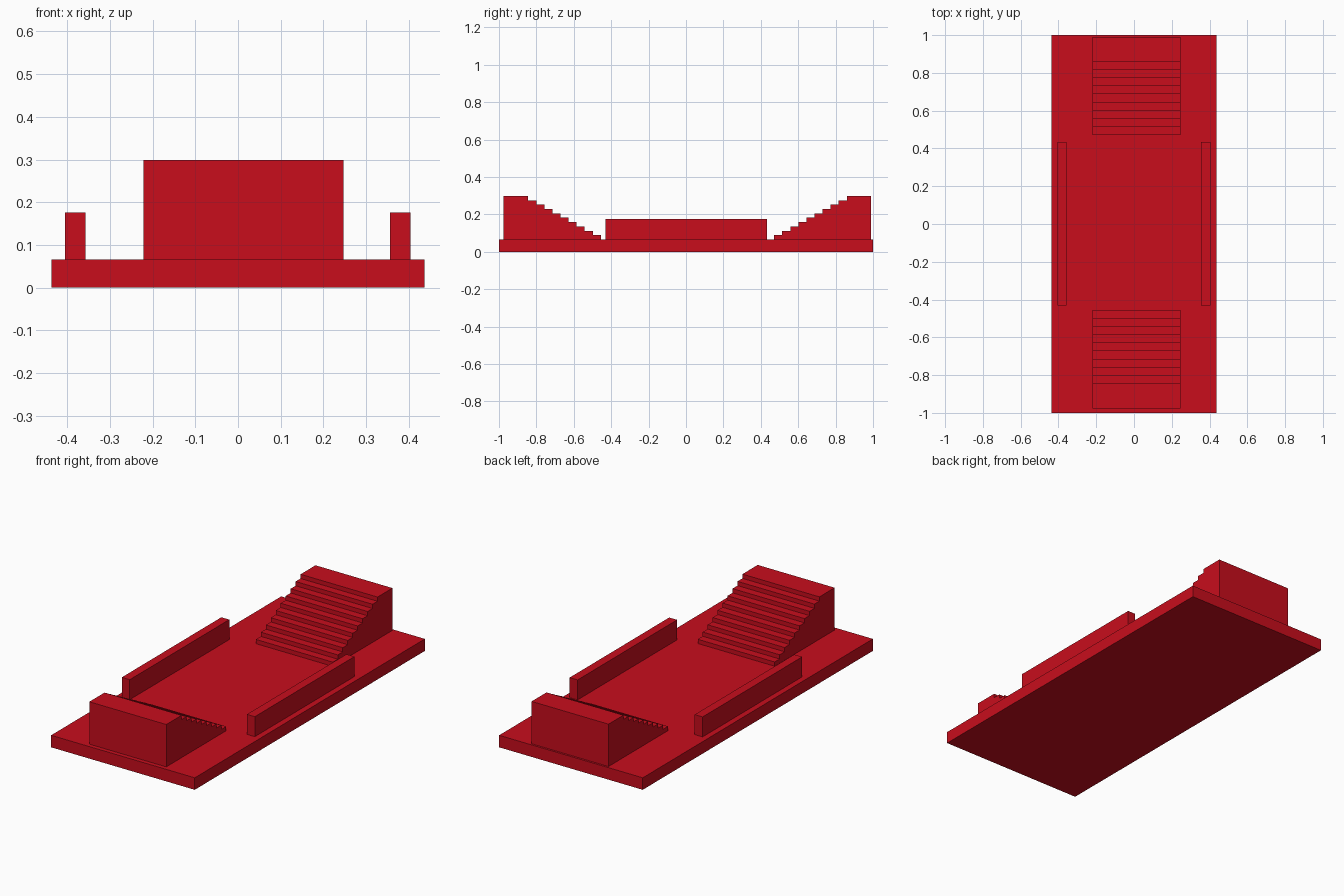
import bpy, bmesh

if "Cube" in bpy.data.objects:
    bpy.data.objects.remove(bpy.data.objects["Cube"])

red = bpy.data.materials.new("red")
red.diffuse_color = (0.58, 0.004, 0.012, 1)
red.use_nodes = True
red.node_tree.nodes["Principled BSDF"].inputs["Base Color"].default_value = red.diffuse_color

BASE_TOP = 0.066


def finish(name, bm):
    bmesh.ops.recalc_face_normals(bm, faces=bm.faces)
    mesh = bpy.data.meshes.new(name)
    bm.to_mesh(mesh)
    bm.free()
    mesh.materials.append(red)
    obj = bpy.data.objects.new(name, mesh)
    bpy.context.collection.objects.link(obj)
    return obj


def box(name, x, y, z):
    bm = bmesh.new()
    bmesh.ops.create_cube(bm, size=1)
    for v in bm.verts:
        v.co = [lo + (c + 0.5) * (hi - lo) for c, (lo, hi) in zip(v.co, (x, y, z))]
    return finish(name, bm)


def stairs(name, start, end, direction, risers=10, tread=0.0432, top=0.299):
    """Extrude a stepped profile in the YZ plane; the last tread is a landing."""
    rise = (top - BASE_TOP) / risers
    profile = [(start, BASE_TOP)]
    for i in range(risers):
        y = start + direction * i * tread
        z = BASE_TOP + (i + 1) * rise
        y_next = end if i == risers - 1 else y + direction * tread
        profile += [(y, z), (y_next, z)]
    profile.append((end, BASE_TOP))
    bm = bmesh.new()
    face = bm.faces.new([bm.verts.new((-0.221, y, z)) for y, z in profile])
    ext = bmesh.ops.extrude_face_region(bm, geom=[face], use_keep_orig=True)
    moved = [g for g in ext["geom"] if isinstance(g, bmesh.types.BMVert)]
    bmesh.ops.translate(bm, vec=(0.468, 0, 0), verts=moved)
    return finish(name, bm)


# Base slab
box("base", (-0.437, 0.437), (-1, 1), (0, BASE_TOP))

# Low side walls
box("left_wall", (-0.405, -0.357), (-0.431, 0.434), (BASE_TOP, 0.176))
box("right_wall", (0.356, 0.404), (-0.431, 0.434), (BASE_TOP, 0.176))

# Facing staircases with landings at the ends
stairs("back_stairs", 0.471, 0.989, 1)
stairs("front_stairs", -0.455, -0.976, -1)
